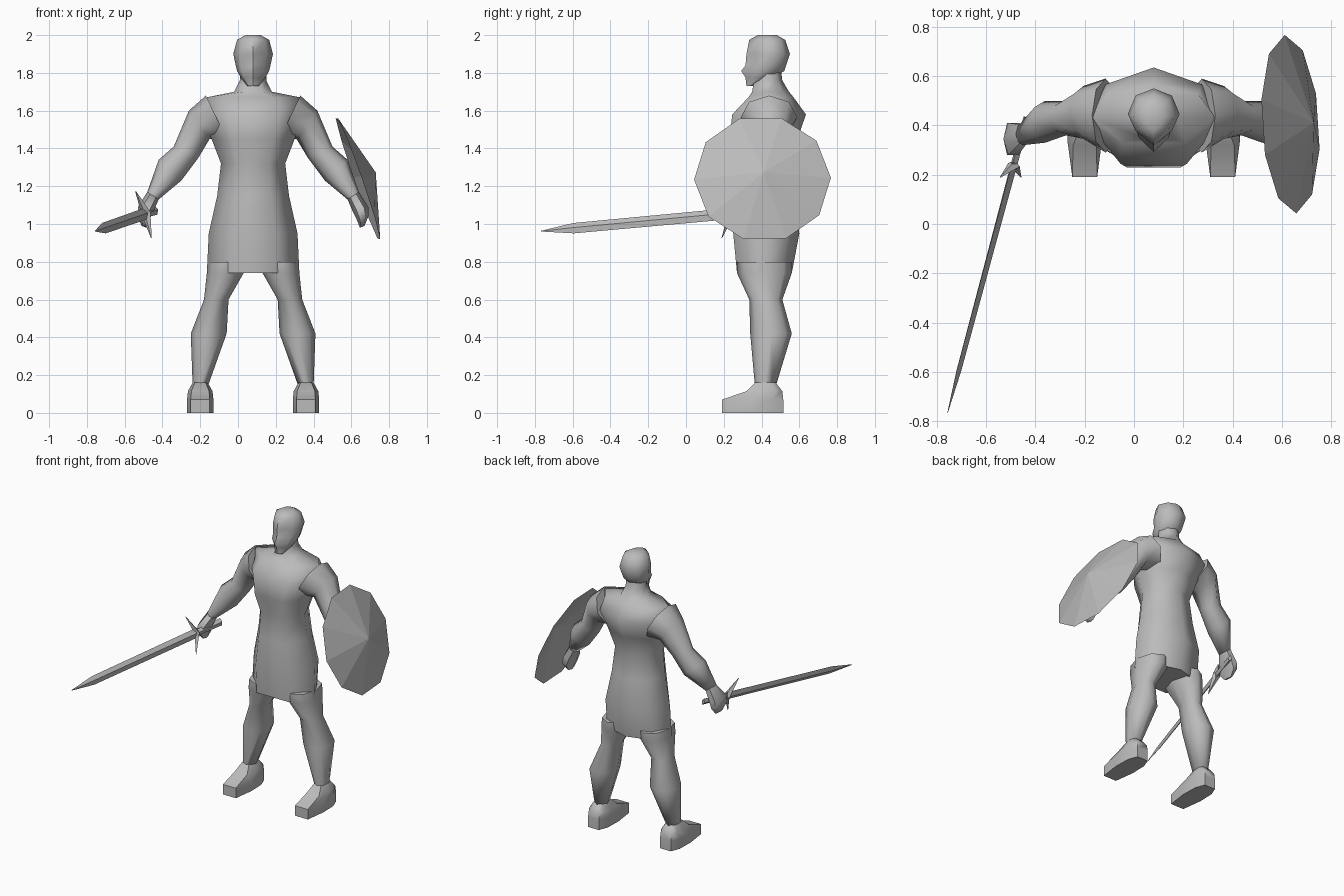
import bpy, bmesh, math
from mathutils import Vector

cube = bpy.data.objects.get("Cube")
if cube:
    bpy.data.objects.remove(cube)

grey = bpy.data.materials.new("plain grey")
grey.use_nodes = True
COLOUR = (0.5, 0.5, 0.5, 1)
grey.diffuse_color = COLOUR
grey.node_tree.nodes["Principled BSDF"].inputs["Base Color"].default_value = COLOUR

CX = 0.08  # symmetry plane of the figure

# Unit cross-sections, front is -y
def mirrored(half):
    return half + [(-x, y) for x, y in reversed(half) if x > 0]

def rounded(n):
    return [(math.cos(2 * math.pi * i / n), math.sin(2 * math.pi * i / n)) for i in range(n)]

TRUNK = mirrored([(.5, -1), (1, -.15), (.72, .65), (0, 1)])
SKULL = mirrored([(0, -1), (.7, -.5), (1, .1), (.7, .75), (0, 1)])
SOLE = mirrored([(.72, -1), (1, -.1), (.95, .6), (.6, 1)])


def finish(name, bm, angle):
    bmesh.ops.recalc_face_normals(bm, faces=bm.faces)
    mesh = bpy.data.meshes.new(name)
    bm.to_mesh(mesh)
    bm.free()
    mesh.materials.append(grey)
    ob = bpy.data.objects.new(name, mesh)
    bpy.context.collection.objects.link(ob)
    bpy.ops.object.select_all(action='DESELECT')
    ob.select_set(True)
    bpy.context.view_layer.objects.active = ob
    if angle:
        bpy.ops.object.shade_smooth_by_angle(angle=math.radians(angle))
    return ob


def loft(name, rings, angle=65):
    """Skin a list of equal rings of points and cap both ends."""
    bm = bmesh.new()
    loops = [[bm.verts.new(p) for p in ring] for ring in rings]
    n = len(loops[0])
    for a, b in zip(loops, loops[1:]):
        for i in range(n):
            j = (i + 1) % n
            bm.faces.new((a[i], a[j], b[j], b[i]))
    bm.faces.new(loops[0])
    bm.faces.new(loops[-1])
    return finish(name, bm, angle)


def ring(section, outer, inner, y0, y1, side=1):
    """Ring between an outer and inner (x, z) point, spanning y0 to y1."""
    out = []
    for u, v in section:
        t = (u + 1) / 2
        x = inner[0] + (outer[0] - inner[0]) * t
        z = inner[1] + (outer[1] - inner[1]) * t
        out.append(Vector((CX + side * x, (y0 + y1) / 2 + v * (y1 - y0) / 2, z)))
    return out


def stack(section, levels):
    """Centred rings from (z, half width, y front, y back)."""
    return [ring(section, (w, z), (-w, z), a, b) for z, w, a, b in levels]


# Torso with skirt and neck
loft("torso", stack(TRUNK, [
    (.74, .245, .27, .56), (.95, .235, .25, .60), (1.15, .19, .25, .57),
    (1.32, .17, .26, .55), (1.45, .22, .23, .59), (1.58, .27, .245, .635),
    (1.67, .25, .33, .57), (1.70, .10, .35, .545), (1.76, .07, .36, .51),
    (1.84, .07, .38, .50)]), 80)

# Head
loft("head", stack(SKULL, [
    (1.73, .03, .32, .36), (1.775, .065, .315, .46), (1.81, .085, .292, .52),
    (1.84, .092, .315, .53), (1.90, .105, .32, .55), (1.975, .085, .335, .525),
    (2.0, .04, .38, .48)]))

# Limbs, same on both sides
for side, label in ((1, "left"), (-1, "right")):
    arm = [((.25, 1.68), (.14, 1.45), .29, .59), ((.34, 1.60), (.23, 1.45), .345, .56),
           ((.42, 1.41), (.29, 1.35), .36, .50), ((.50, 1.34), (.38, 1.23), .33, .50),
           ((.56, 1.17), (.50, 1.13), .32, .41)]
    loft(label + "_arm", [ring(rounded(8), *r, side) for r in arm], 80)

    hand = [((.56, 1.17), (.50, 1.13), .32, .41), ((.61, 1.09), (.53, 1.06), .27, .42),
            ((.61, 1.04), (.55, 1.02), .27, .42), ((.59, .99), (.565, .98), .31, .38)]
    loft(label + "_hand", [ring(rounded(6), *r, side) for r in hand])

    leg = [(.80, .24, .04, .27, .56), (.74, .245, .05, .27, .56), (.60, .26, .13, .335, .51),
           (.42, .33, .14, .34, .56), (.14, .32, .24, .365, .475)]
    loft(label + "_leg", [ring(rounded(8), (o, z), (i, z), a, b, side)
                          for z, o, i, a, b in leg], 80)

    foot = [(0, .35, .21, .19, .515), (.07, .35, .21, .19, .515),
            (.115, .345, .215, .32, .51), (.16, .32, .24, .365, .475)]
    loft(label + "_foot", [ring(SOLE, (o, z), (i, z), a, b, side)
                           for z, o, i, a, b in foot], 55)

# Shield: a shallow ten-sided cone, open at the back
bm = bmesh.new()
normal = Vector((1, .06, .35)).normalized()
centre = Vector((.635, .405, 1.24))
across = Vector((0, 1, 0)).cross(normal).normalized()
along = normal.cross(across)
tip = bm.verts.new(centre + normal * .1)
rim = []
for i in range(10):
    a = math.radians(36 * i + 2)
    rim.append(bm.verts.new(centre + along * .363 * math.cos(a) - across * .355 * math.sin(a)))
for i in range(10):
    bm.faces.new((tip, rim[i], rim[(i + 1) % 10]))
shield = finish("shield", bm, 0)
if shield.data.polygons[0].normal.dot(normal) < 0:
    shield.data.flip_normals()

# Sword: diamond section along its axis
hilt = Vector((-.487, .24, 1.055))
point = Vector((-.757, -.768, .962))
axis = (point - hilt).normalized()
length = (point - hilt).length
edge = Vector((-.32, 0, .95))
edge = (edge - axis * edge.dot(axis)).normalized()
flat = axis.cross(edge)


def diamond(p, w, t):
    return [p + edge * w, p + flat * t, p - edge * w, p - flat * t]


loft("blade", [diamond(hilt + axis * d, w, t) for d, w, t in (
    (-.01, .031, .014), (length - .18, .029, .010), (length, .002, .001))], 20)
loft("handle", [diamond(hilt + axis * d, w, .014) for d, w in ((-.2, .025), (0, .02))], 20)

# Guard: two horns swept forward
horns = []
for s, w in ((-.13, .002), (-.04, .014), (0, .02), (.04, .014), (.13, .002)):
    c = hilt + edge * s + axis * (abs(s) * .4)
    horns.append([c + axis * w, c + flat * w * 1.3, c - axis * w, c - flat * w * 1.3])
loft("guard", horns, 20)
